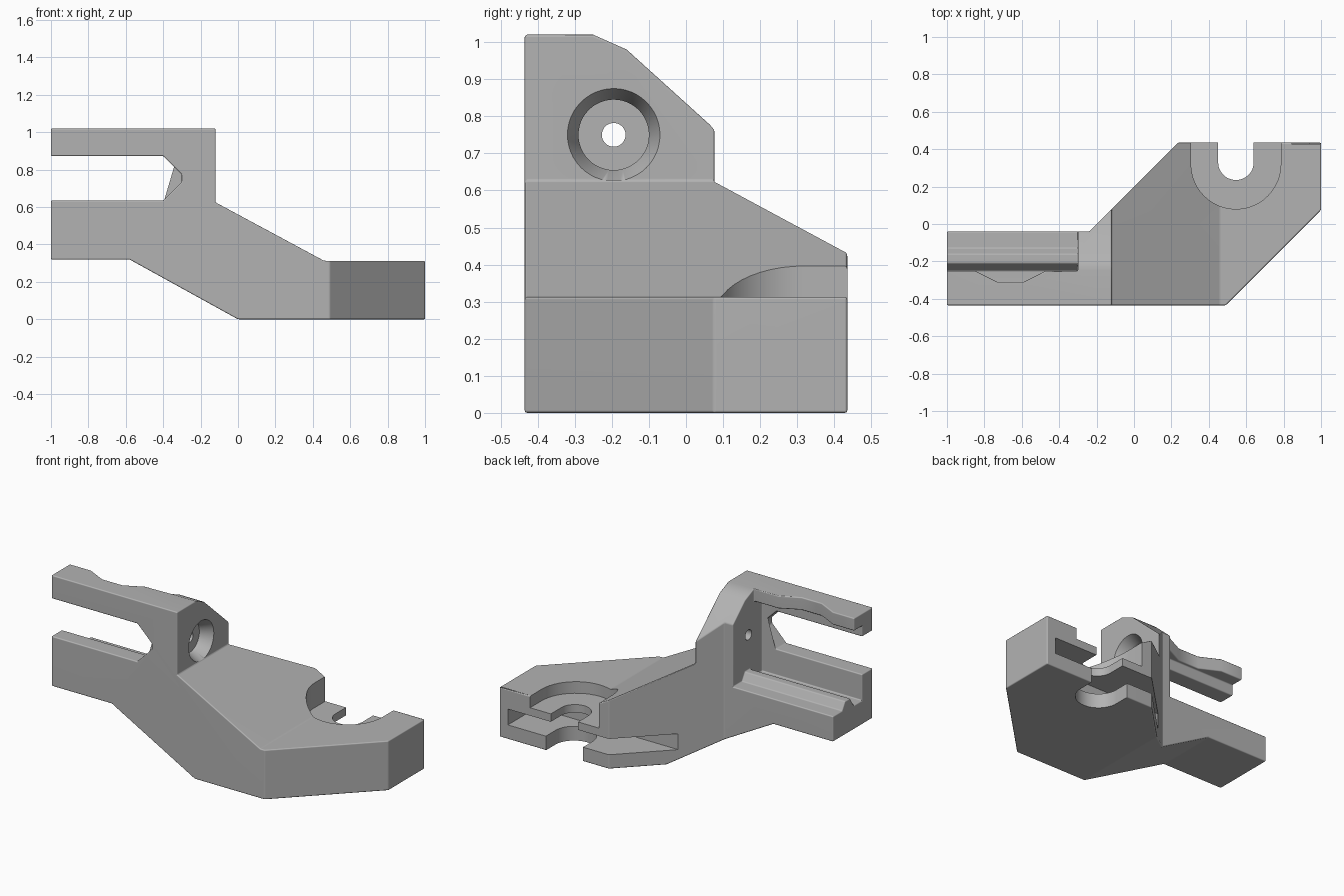
import bpy, bmesh, math
from mathutils import Vector

if "Cube" in bpy.data.objects:
    bpy.data.objects.remove(bpy.data.objects["Cube"])

grey = bpy.data.materials.new("plain grey")
grey.use_nodes = True
grey.diffuse_color = (0.45, 0.45, 0.45, 1)
grey.node_tree.nodes["Principled BSDF"].inputs["Base Color"].default_value = (0.45, 0.45, 0.45, 1)


def prism(name, points, axis, start, end):
    """Extrude a flat outline along one axis."""
    def place(a, b, c):
        return {"x": (c, a, b), "y": (a, c, b), "z": (a, b, c)}[axis]
    bm = bmesh.new()
    face = bm.faces.new([bm.verts.new(place(a, b, start)) for a, b in points])
    grown = bmesh.ops.extrude_face_region(bm, geom=[face])["geom"]
    shift = Vector(place(0, 0, end - start))
    for v in grown:
        if isinstance(v, bmesh.types.BMVert):
            v.co += shift
    bmesh.ops.recalc_face_normals(bm, faces=bm.faces)
    mesh = bpy.data.meshes.new(name)
    bm.to_mesh(mesh)
    bm.free()
    mesh.materials.append(grey)
    obj = bpy.data.objects.new(name, mesh)
    bpy.context.collection.objects.link(obj)
    return obj


def apply(obj, mod):
    with bpy.context.temp_override(object=obj, active_object=obj, selected_objects=[obj]):
        bpy.ops.object.modifier_apply(modifier=mod.name)


def combine(obj, cutter, operation="DIFFERENCE"):
    mod = obj.modifiers.new("cut", "BOOLEAN")
    mod.operation, mod.solver, mod.object = operation, "EXACT", cutter
    cutter.hide_render = True
    apply(obj, mod)
    bpy.data.objects.remove(cutter)


def circle(cx, cy, r, steps=48):
    return [(cx + r * math.cos(math.tau * i / steps), cy + r * math.sin(math.tau * i / steps))
            for i in range(steps)]


def u_shape(cx, cy, r, steps=24):
    """Half circle towards the front, open towards the back."""
    arc = [(cx + r * math.cos(math.pi * (1 + i / steps)), cy + r * math.sin(math.pi * (1 + i / steps)))
           for i in range(steps + 1)]
    return arc + [(cx + r, 0.6), (cx - r, 0.6)]


# Body: side outline crossed with the plan outline
body = prism("bracket_body", [(-1, 0.32), (-0.58, 0.32), (0, 0), (1, 0), (1, 0.313), (0.46, 0.313),
                              (-0.12, 0.625), (-0.12, 1.02), (-1, 1.02)], "y", -0.6, 0.6)
combine(body, prism("plan", [(-1, -0.435), (0.49, -0.435), (1, 0.075), (1, 0.435), (0.235, 0.435),
                             (-0.24, -0.04), (-1, -0.04)], "z", -0.2, 1.4), "INTERSECT")

# Sloped back of the upright
combine(body, prism("top_slope", [(-0.34, 1.06), (-0.16, 0.98), (0.12, 0.727), (0.5, 0.727),
                                  (0.5, 1.3), (-0.34, 1.3)], "x", -1.2, 0.1))

# Rail pocket between the arms, leaving a raised rib and the upper plate
combine(body, prism("rail_pocket", [(0.1, 1.2), (-0.25, 1.2), (-0.25, 0.94), (-0.33, 0.94),
                                    (-0.33, 0.47), (-0.25, 0.47), (-0.21, 0.53), (-0.16, 0.53),
                                    (-0.13, 0.48), (0.1, 0.48)], "x", -1.2, -0.3))

# Front window with its angled end
combine(body, prism("front_window", [(-1.2, 0.635), (-0.4, 0.635), (-0.301, 0.735), (-0.301, 0.775),
                                     (-0.4, 0.873), (-1.2, 0.873)], "y", -0.6, -0.31))

# Scoop in the upper arm
combine(body, prism("arm_scoop", [(-0.85, -0.25), (-0.73, -0.31), (-0.59, -0.31), (-0.47, -0.25),
                                  (-0.47, -0.2), (-0.85, -0.2)], "z", 0.9, 1.2))

# Softened edges
bevel = body.modifiers.new("soft_edges", "BEVEL")
bevel.width, bevel.segments = 0.014, 3
bevel.limit_method, bevel.angle_limit = "ANGLE", math.radians(28)
apply(body, bevel)

# Open mounting slot: top recess, narrow middle slot, nut gap and wider lower slot
SLOT_X = 0.545
combine(body, prism("top_recess", u_shape(SLOT_X, 0.32, 0.24), "z", 0.24, 0.8))
combine(body, prism("through_slot", u_shape(SLOT_X, 0.33, 0.095), "z", -0.2, 0.5))
combine(body, prism("lower_slot", u_shape(SLOT_X, 0.34, 0.13), "z", -0.2, 0.14))
combine(body, prism("nut_gap", [(-0.2, 0.15), (0.94, 0.15), (0.94, 0.6), (-0.2, 0.6)], "z", 0.09, 0.19))

# Screw hole through the upright, with a sunken, flared seat
HOLE = (-0.195, 0.75)
combine(body, prism("screw_hole", circle(*HOLE, 0.032), "x", -0.5, 0.1))
seat = prism("screw_seat", circle(*HOLE, 0.095), "x", -0.2, 0.0)
combine(body, seat)
flare = prism("seat_flare", circle(*HOLE, 0.095), "x", -0.18, -0.119)
for v in flare.data.vertices:
    if v.co.x > -0.15:
        v.co.y = HOLE[0] + (v.co.y - HOLE[0]) * 1.32
        v.co.z = HOLE[1] + (v.co.z - HOLE[1]) * 1.32
combine(body, flare)

# Shading
bpy.ops.object.select_all(action="DESELECT")
body.select_set(True)
bpy.context.view_layer.objects.active = body
bpy.ops.object.shade_smooth_by_angle(angle=math.radians(35))
weighted = body.modifiers.new("even_shading", "WEIGHTED_NORMAL")
weighted.keep_sharp = True
